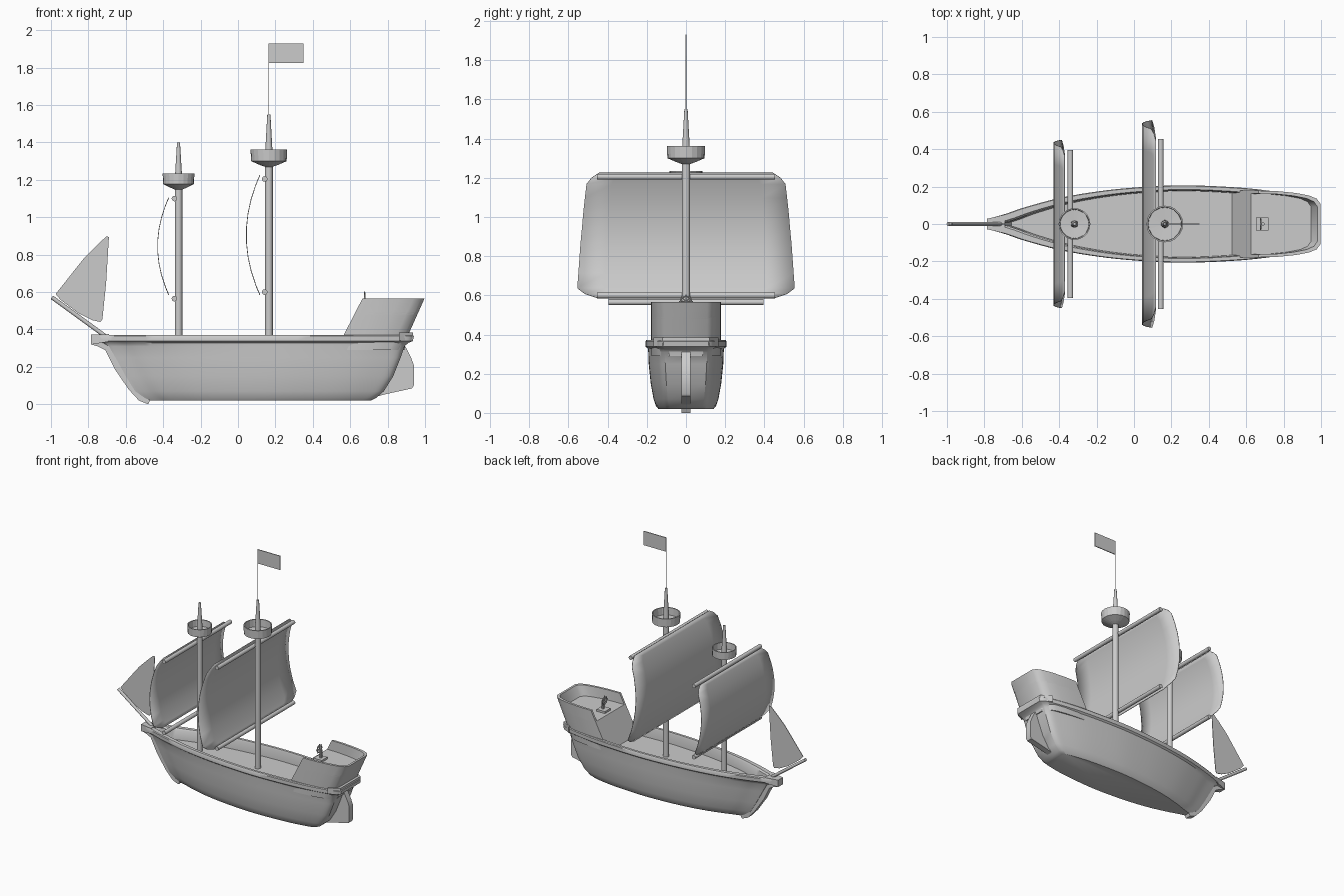
import bpy, math
from mathutils import Vector

if "Cube" in bpy.data.objects:
    bpy.data.objects.remove(bpy.data.objects["Cube"])


def make(name, verts, faces, angle=35, thick=0):
    me = bpy.data.meshes.new(name)
    me.from_pydata(verts, [], faces)
    ob = bpy.data.objects.new(name, me)
    bpy.context.collection.objects.link(ob)
    bpy.context.view_layer.objects.active = ob
    bpy.ops.object.mode_set(mode='EDIT')
    bpy.ops.mesh.select_all(action='SELECT')
    bpy.ops.mesh.normals_make_consistent(inside=False)
    bpy.ops.object.mode_set(mode='OBJECT')
    if angle:
        for p in me.polygons:
            p.use_smooth = True
        me.set_sharp_from_angle(angle=math.radians(angle))
    if thick:
        m = ob.modifiers.new("thickness", 'SOLIDIFY')
        m.thickness, m.offset = thick, 0
    return ob


def loft(name, rings, angle=35):
    n = len(rings[0])
    faces = [(k*n+i, k*n+(i+1) % n, (k+1)*n+(i+1) % n, (k+1)*n+i)
             for k in range(len(rings)-1) for i in range(n)]
    faces += [tuple(range(n)), tuple(range((len(rings)-1)*n, len(rings)*n))]
    return make(name, [v for r in rings for v in r], faces, angle)


def lathe(name, x, prof, n=16, angle=35):
    return loft(name, [[(x+r*math.cos(2*math.pi*i/n), r*math.sin(2*math.pi*i/n), z)
                        for i in range(n)] for r, z in prof], angle)


def rod(name, a, b, r, n=12):
    a, b = Vector(a), Vector(b)
    q = (b-a).to_track_quat('Z', 'Y')
    return loft(name, [[p + q @ Vector((r*math.cos(2*math.pi*i/n), r*math.sin(2*math.pi*i/n), 0))
                        for i in range(n)] for p in (a, b)])


def spline(pts, steps=4):
    P = [Vector(p) for p in pts]
    P = [P[0]*2-P[1]] + P + [P[-1]*2-P[-2]]
    out = []
    for k in range(1, len(P)-2):
        a, b, c, d = P[k-1:k+3]
        for s in range(steps):
            t = s/steps
            out.append(0.5*(2*b+(c-a)*t+(2*a-5*b+4*c-d)*t*t+(3*b-a-3*c+d)*t**3))
    return out + [P[-2]]


# half-breadth curve of the hull: (position along length 0..1, half width)
BREADTH = spline([(0, .03), (.05, .055), (.11, .09), (.22, .14), (.34, .175), (.46, .196),
                  (.6, .207), (.75, .198), (.86, .181), (.95, .155), (.985, .138), (1, .115)])


def outline(x0, x1, scale, z, inset=0):
    side = [(x0+t*(x1-x0), max(w*scale-inset, .006)) for t, w in BREADTH]
    return [(x, -w, z) for x, w in side] + [(x, w, z) for x, w in reversed(side)]


# hull with rail and sunken deck in one loft
loft("hull", [outline(-.47, .71, .68, .02), outline(-.5, .74, .74, .035),
              outline(-.55, .78, .80, .07), outline(-.60, .83, .87, .15),
              outline(-.655, .87, .92, .25), outline(-.69, .89, .93, .31),
              outline(-.72, .91, .94, .328), outline(-.765, .935, 1, .338),
              outline(-.77, .94, 1, .365), outline(-.76, .93, .98, .371),
              outline(-.72, .91, 1, .371, .022), outline(-.70, .90, 1, .36, .026),
              outline(-.69, .89, 1, .29, .03)])


# plates standing on the centre line
def plate(name, pts, hw):
    return loft(name, [[(x, y, z) for x, z in pts] for y in (-hw, hw)])


plate("stem_post", [(-.78, .365), (-.785, .32), (-.75, .31), (-.71, .29), (-.66, .19), (-.585, .08),
                    (-.53, .02), (-.48, 0), (-.465, .03), (-.53, .1), (-.6, .2), (-.66, .3), (-.7, .365)], .022)
loft("bow_cap", [[(-.785, y, z) for y, z in [(-.028, .32), (.028, .32), (.028, .372), (-.028, .372)]],
                 [(-.69, y, z) for y, z in [(-.05, .335), (.05, .335), (.05, .375), (-.05, .375)]]])
plate("rudder", [(.70, .03), (.78, .052), (.93, .085), (.94, .1), (.94, .21), (.925, .25),
                 (.895, .31), (.84, .31), (.8, .15)], .022)


# stern castle: solid lower block plus a U-shaped bulwark
def castle_side(z, inset=0):
    t = (z-.36)/.205
    xf, xb = .56+.105*t, .905+.092*t-inset
    side = [(xf+f*(xb-xf), w-inset) for f, w in
            [(0, .178), (.3, .176), (.6, .166), (.82, .152), (.94, .135), (1, .108)]]
    return [(x, -w, z) for x, w in side] + [(x, w, z) for x, w in reversed(side)]


loft("castle_block", [castle_side(.29), castle_side(.36), castle_side(.49)])
U = [castle_side(.48), castle_side(.565), castle_side(.565, .016), castle_side(.48, .016)]
n = len(U[0])
make("castle_bulwark", [v for r in U for v in r],
     [(k*n+i, k*n+i+1, (k+1) % 4*n+i+1, (k+1) % 4*n+i) for k in range(4) for i in range(n-1)]
     + [(0, n, 2*n, 3*n), (n-1, 2*n-1, 3*n-1, 4*n-1)])
# stern rail under the castle
loft("stern_rail", [[(x, y, z) for x, y in [(.86, -.165), (.935, -.12), (.935, .12), (.86, .165)]]
                    for z in (.34, .385)])

# steering wheel on its stand
loft("wheel_base", [[(.685+sx*.034, sy*.034, z) for sx, sy in [(-1, -1), (1, -1), (1, 1), (-1, 1)]]
                    for z in (.485, .505)])
rod("wheel_stand", (.69, 0, .5), (.69, 0, .565), .009, 8)
bpy.ops.mesh.primitive_torus_add(major_radius=.027, minor_radius=.004, major_segments=16, minor_segments=6,
                                 location=(.677, 0, .568), rotation=(0, math.pi/2, 0))
bpy.context.object.name = "steering_wheel"
for k in range(4):
    a = k*math.pi/4
    d = Vector((0, math.cos(a), math.sin(a)))*.036
    c = Vector((.677, 0, .568))
    rod("wheel_spoke", c-d, c+d, .0025, 6)


# square sail with clipped corners, curved like a cylinder
def sail(name, x, bulge, z0, z1, hw):
    rows = [(0, .81), (.035, .93), (.08, 1), (.2, .99), (.32, .98), (.44, .97), (.56, .957),
            (.68, .945), (.8, .93), (.91, .915), (.96, .87), (1, .8)]
    cols = 8
    vs = [(x-bulge*4*v*(1-v), hw*w*(2*c/cols-1), z0+v*(z1-z0)) for v, w in rows for c in range(cols+1)]
    m = cols+1
    make(name, vs, [(r*m+c, r*m+c+1, (r+1)*m+c+1, (r+1)*m+c)
                    for r in range(len(rows)-1) for c in range(cols)], 60, .004)


# mast, crow's nest, two yards and sail
def rig(label, x, r, nest_z, nest_r, nest_h, top, yards, yard_x, yard_hw):
    lathe(label+"_mast", x, [(r, .28), (r, nest_z), (r*.9, nest_z+nest_h), (r*.4, top)])
    lathe(label+"_crows_nest", x, [(r, nest_z-.03), (nest_r*.5, nest_z-.02), (nest_r*.97, nest_z),
                                   (nest_r, nest_z+nest_h), (nest_r*.92, nest_z+nest_h),
                                   (nest_r*.9, nest_z+.008), (r, nest_z+.004)], 20, 0)
    for z in yards:
        rod(label+"_yard", (yard_x, -yard_hw, z), (yard_x, yard_hw, z), .015)


rig("main", .165, .021, 1.3, .098, .063, 1.55, (1.205, .6), .143, .455)
rig("fore", -.318, .02, 1.178, .085, .057, 1.40, (1.1, .565), -.34, .395)
sail("main_sail", .117, .073, .585, 1.225, .555)
sail("fore_sail", -.37, .06, .585, 1.105, .45)

# flag, bowsprit and triangular jib
rod("flag_pole", (.165, 0, 1.54), (.165, 0, 1.93), .002, 6)
plate("flag", [(.165, 1.825), (.35, 1.825), (.35, 1.93), (.165, 1.93)], .003)
rod("bowsprit", (-.995, 0, .572), (-.71, 0, .365), .011)
plate("jib", [(-.69, .895), (-.705, .897), (-.76, .845), (-.82, .785), (-.88, .71), (-.935, .64),
              (-.975, .59), (-.95, .56), (-.85, .485), (-.78, .45), (-.735, .44), (-.725, .455),
              (-.705, .65)], .002)
